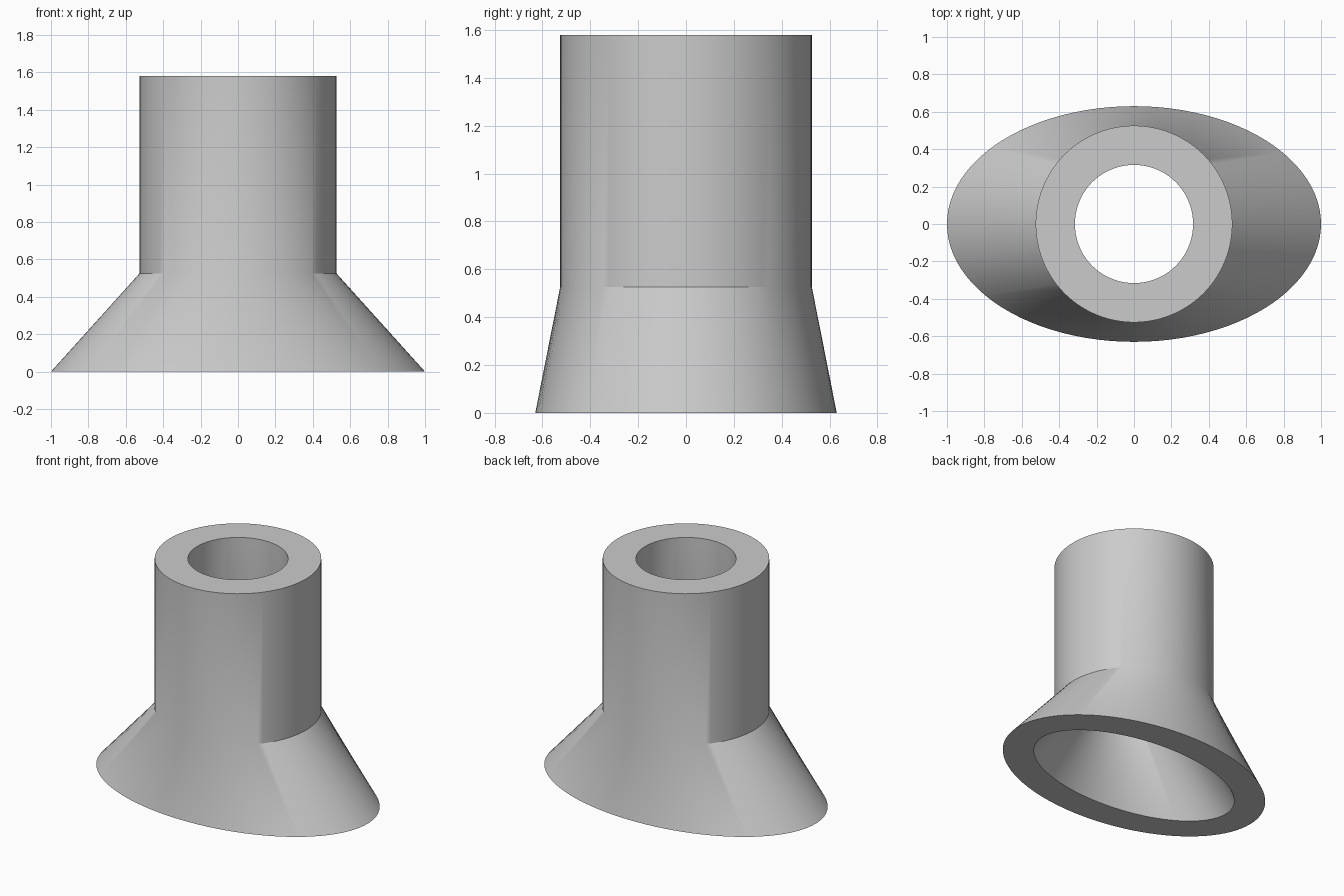
import bpy, bmesh, math

cube = bpy.data.objects.get("Cube")
if cube:
    bpy.data.objects.remove(cube, do_unlink=True)

SEGMENTS = 96
WALL = 0.21        # wall thickness
NECK = 0.526       # neck radius, also the height of the flared foot
TOP = 1.58
FOOT_X, FOOT_Y = 1.0, 0.63

grey = bpy.data.materials.new("light grey")
grey.use_nodes = True
colour = (0.6, 0.6, 0.6, 1)
grey.diffuse_color = colour
grey.node_tree.nodes["Principled BSDF"].inputs["Base Color"].default_value = colour


def ring(bm, rx, ry, z):
    """Closed elliptical loop of vertices."""
    angles = [math.tau * i / SEGMENTS for i in range(SEGMENTS)]
    return [bm.verts.new((rx * math.cos(a), ry * math.sin(a), z)) for a in angles]


# Hollow neck with a flared oval foot: up the outside, down the inside
bm = bmesh.new()
bore = NECK - WALL
sections = [
    (FOOT_X, FOOT_Y, 0), (NECK, NECK, NECK), (NECK, NECK, TOP),
    (bore, bore, TOP), (bore, bore, NECK), (FOOT_X - WALL, FOOT_Y - WALL, 0),
]
rings = [ring(bm, *s) for s in sections]
for lower, upper in zip(rings, rings[1:] + rings[:1]):
    for i in range(SEGMENTS):
        j = (i + 1) % SEGMENTS
        bm.faces.new((lower[i], lower[j], upper[j], upper[i]))
bmesh.ops.recalc_face_normals(bm, faces=bm.faces)

mesh = bpy.data.meshes.new("flared_tube")
bm.to_mesh(mesh)
bm.free()
mesh.materials.append(grey)
tube = bpy.data.objects.new("flared_tube", mesh)
bpy.context.collection.objects.link(tube)

# Smooth walls, crisp rims
bpy.ops.object.select_all(action="DESELECT")
tube.select_set(True)
bpy.context.view_layer.objects.active = tube
bpy.ops.object.shade_smooth_by_angle(angle=math.radians(30))
